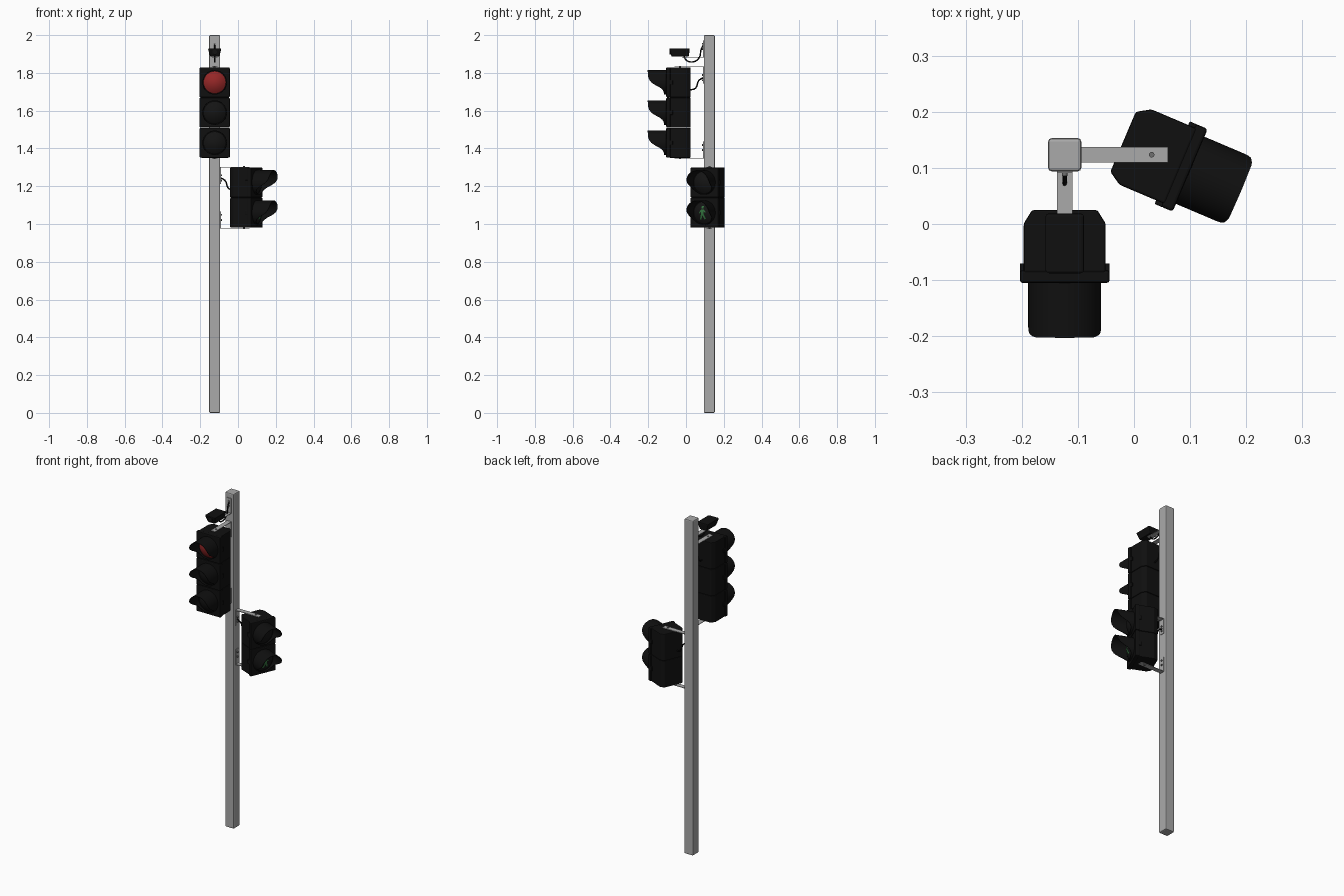
import bpy, bmesh, math
from mathutils import Matrix, Vector

if "Cube" in bpy.data.objects:
    bpy.data.objects.remove(bpy.data.objects["Cube"])


def material(name, rgb):
    m = bpy.data.materials.new(name)
    m.diffuse_color = (*rgb, 1)
    m.use_nodes = True
    m.node_tree.nodes["Principled BSDF"].inputs["Base Color"].default_value = m.diffuse_color
    return m


GREY = material("galvanised grey", (0.40, 0.40, 0.40))
STEEL = material("bolt steel", (0.16, 0.16, 0.16))
BLACK = material("housing black", (0.005, 0.005, 0.005))
DARK = material("unlit lens", (0.007, 0.007, 0.007))
RED = material("red lens", (0.30, 0.02, 0.02))
GREEN = material("green signal", (0.03, 0.16, 0.045))


def finish(name, bm, mat, M=Matrix(), bevel=0.0, smooth=False):
    bmesh.ops.recalc_face_normals(bm, faces=bm.faces)
    me = bpy.data.meshes.new(name)
    bm.to_mesh(me)
    bm.free()
    me.materials.append(mat)
    if smooth:
        for p in me.polygons:
            p.use_smooth = True
        me.set_sharp_from_angle(angle=math.radians(40))
    ob = bpy.data.objects.new(name, me)
    ob.matrix_world = M
    bpy.context.collection.objects.link(ob)
    if bevel:
        b = ob.modifiers.new("bevel", 'BEVEL')
        b.width, b.segments = bevel, 2
    return ob


def box(name, lo, hi, mat, M=Matrix(), bevel=0.0):
    bm = bmesh.new()
    lo, hi = Vector(lo), Vector(hi)
    bmesh.ops.create_cube(bm, size=1, matrix=Matrix.Translation((lo + hi) / 2)
                          @ Matrix.Diagonal((*(hi - lo), 1)))
    return finish(name, bm, mat, M, bevel)


def prism(name, pts, z0, z1, mat, M=Matrix(), bevel=0.0):
    bm = bmesh.new()
    f = bm.faces.new([bm.verts.new((x, y, z0)) for x, y in pts])
    r = bmesh.ops.extrude_face_region(bm, geom=[f])
    for v in r["geom"]:
        if isinstance(v, bmesh.types.BMVert):
            v.co.z = z1
    return finish(name, bm, mat, M, bevel)


def bolt(name, pos, along_y, M, mat=STEEL, r=0.005, depth=0.006):
    bm = bmesh.new()
    R = Matrix.Rotation(math.pi / 2, 4, 'X') if along_y else Matrix()
    bmesh.ops.create_cone(bm, cap_ends=True, segments=12, radius1=r, radius2=r,
                          depth=depth, matrix=Matrix.Translation(pos) @ R)
    finish(name, bm, mat, M, smooth=True)


def cable(name, pts, M):
    cu = bpy.data.curves.new(name, 'CURVE')
    cu.dimensions, cu.bevel_depth, cu.bevel_resolution = '3D', 0.0038, 2
    cu.use_fill_caps = True
    s = cu.splines.new('BEZIER')
    s.bezier_points.add(len(pts) - 1)
    for p, co in zip(s.bezier_points, pts):
        p.co = co
        p.handle_left_type = p.handle_right_type = 'AUTO'
    cu.materials.append(BLACK)
    ob = bpy.data.objects.new(name, cu)
    ob.matrix_world = M
    bpy.context.collection.objects.link(ob)


# Signal heads: local origin at the bottom centre of the back, front is -y
SEC, LENS_R, LENS_H, FRONT = 0.16, 0.059, 0.024, -0.130


def dome_y(x, z):
    return FRONT - LENS_H * (1 - (x * x + z * z) / LENS_R ** 2)


def lens(name, zc, mat, M):
    bm = bmesh.new()
    n, rings = 32, 6
    prev = None
    for i in range(rings, 0, -1):
        ring = []
        for k in range(n):
            a, r = 2 * math.pi * k / n, LENS_R * i / rings
            x, z = r * math.cos(a), r * math.sin(a)
            ring.append(bm.verts.new((x, dome_y(x, z), z + zc)))
        for k in range(n if prev else 0):
            bm.faces.new((prev[k], prev[k - 1], ring[k - 1], ring[k]))
        prev = ring
    tip = bm.verts.new((0, dome_y(0, 0), zc))
    for k in range(n):
        bm.faces.new((prev[k], prev[k - 1], tip))
    finish(name, bm, mat, M, smooth=True)


def visor_length(deg):
    keys = [(0, .098), (55, .097), (75, .091), (90, .079), (102, .060),
            (113, .036), (125, .020), (140, .013), (180, .011)]
    for (a, la), (b, lb) in zip(keys, keys[1:]):
        if deg <= b:
            return la + (lb - la) * (deg - a) / (b - a)


def visor(name, zc, M):
    bm = bmesh.new()
    n, steps = 48, 4
    cols = []
    for k in range(n):
        a = -math.pi + 2 * math.pi * k / n
        L = visor_length(abs(math.degrees(a)))
        cols.append([bm.verts.new((0.065 * math.sin(a), FRONT + 0.004 - (L + 0.004) * j / steps,
                                   zc + 0.065 * math.cos(a))) for j in range(steps + 1)])
    for k in range(n):
        for j in range(steps):
            bm.faces.new((cols[k - 1][j], cols[k][j], cols[k][j + 1], cols[k - 1][j + 1]))
    bmesh.ops.recalc_face_normals(bm, faces=bm.faces)
    bmesh.ops.solidify(bm, geom=bm.faces[:], thickness=0.003)
    finish(name, bm, BLACK, M, smooth=True)


def walking_figure(zc, M):
    # limbs as strips (x0, z0, x1, z1, half width) laid on the dome
    limbs = [(0, .018, 0, -.004, .008), (0, -.002, -.013, -.036, .0045),
             (0, -.002, .014, -.034, .0045), (-.004, .016, -.018, -.003, .003),
             (.004, .016, .018, .001, .003), (-.006, .029, .006, .029, .006)]
    bm = bmesh.new()
    for x0, z0, x1, z1, w in limbs:
        d = Vector((x1 - x0, z1 - z0)).normalized() * w
        rows = []
        for i in range(6):
            t = i / 5
            x, z = x0 + (x1 - x0) * t, z0 + (z1 - z0) * t
            rows.append([bm.verts.new((px, dome_y(px, pz) - 0.0015, pz + zc))
                         for px, pz in ((x - d.y, z + d.x), (x, z), (x + d.y, z - d.x))])
        for a, b in zip(rows, rows[1:]):
            for j in (0, 1):
                bm.faces.new((a[j], a[j + 1], b[j + 1], b[j]))
    bmesh.ops.solidify(bm, geom=bm.faces[:], thickness=0.001)
    finish("walking_figure", bm, GREEN, M)


def head(name, colours, M):
    half = [(0.058, 0), (0.073, -0.024), (0.073, -0.112)]
    outline = half + [(-x, y) for x, y in reversed(half)]
    for i, mat in enumerate(colours):
        z0, zc = i * SEC, (i + 0.5) * SEC
        prism(f"{name}_housing_{i}", outline, z0 + 0.0005, z0 + SEC - 0.0005, BLACK, M, 0.004)
        box(f"{name}_door_{i}", (-0.080, FRONT, z0 + 0.001), (0.080, -0.107, z0 + SEC - 0.001),
            BLACK, M, 0.005)
        lens(f"{name}_lens_{i}", zc, mat, M)
        visor(f"{name}_visor_{i}", zc, M)
        for s in (-1, 1):  # door latches
            box(f"{name}_latch_{i}", (s * .076 - .004, -.112, zc - .012),
                (s * .076 + .004, -.095, zc + .012), BLACK, M, 0.002)


def bracket(name, z, up, length, M, bolt_y=None):
    # L-shaped strap: tab on the pole face, arm reaching out along -y
    e = 0.003 if up > 0 else -0.003
    za, zb = sorted((z, z + e))
    box(f"{name}_arm", (-.014, -.03 - length, za), (.014, -.0295, zb), GREY, M)
    za, zb = sorted((z, z + up * 0.09))
    box(f"{name}_tab", (-.014, -.033, za), (.014, -.0295, zb), GREY, M)
    for d in (0.045, 0.072):
        bolt(f"{name}_tab_bolt", (0, -.035, z + up * d), True, M)
    if bolt_y:
        bolt(f"{name}_arm_bolt", (0, bolt_y, z + e / 2), False, M, r=0.005, depth=0.009)


# Pole
box("pole", (-.153, .094, 0), (-.094, .153, 2), GREY, bevel=0.006)

# Heads
POLE = Matrix.Translation((-.1235, .1235, 0))
SIDE = POLE @ Matrix.Rotation(math.pi / 2, 4, 'Z')
vehicle = Matrix.Translation((-.1235, .025, 1.35))
walker = Matrix.Translation((-.0195, .1465, .98)) @ Matrix.Rotation(math.radians(67), 4, 'Z')
head("vehicle_signal", (DARK, DARK, RED), vehicle)
head("pedestrian_signal", (DARK, DARK), walker)
walking_figure(SEC / 2, walker)

# Brackets and cables joining each head to the pole
for name, M, z0, z1 in (("vehicle", POLE, 1.35, 1.83), ("pedestrian", SIDE, .98, 1.30)):
    bracket(f"{name}_lower_bracket", z0 - 0.003, 1, 0.154, M, -.155)
    bracket(f"{name}_upper_bracket", z1 + 0.003, -1, 0.154, M, -.155)
    cable(f"{name}_cable", [(0, -.112, z1 - .12), (0, -.075, z1 - .112), (0, -.055, z1 - .07),
                            (0, -.025, z1 - .052)], M)

# Detector camera on top, tapering towards its underside
bracket("camera_bracket", 1.882, 1, 0.115, POLE)
bm = bmesh.new()
bmesh.ops.create_cube(bm, size=1)
for v in bm.verts:
    top = v.co.z > 0
    v.co = (math.copysign(.036 if top else .024, v.co.x),
            (-.213 if top else -.200) if v.co.y < 0 else (-.104 if top else -.108),
            1.930 if top else 1.886)
finish("detector_camera", bm, BLACK, POLE, 0.006)
bolt("camera_lens", (0, -.206, 1.91), True, POLE, DARK, 0.013, 0.012)
cable("camera_cable", [(0, -.135, 1.886), (0, -.118, 1.864), (0, -.08, 1.860), (0, -.053, 1.882),
                       (0, -.043, 1.925), (0, -.026, 1.955)], POLE)
